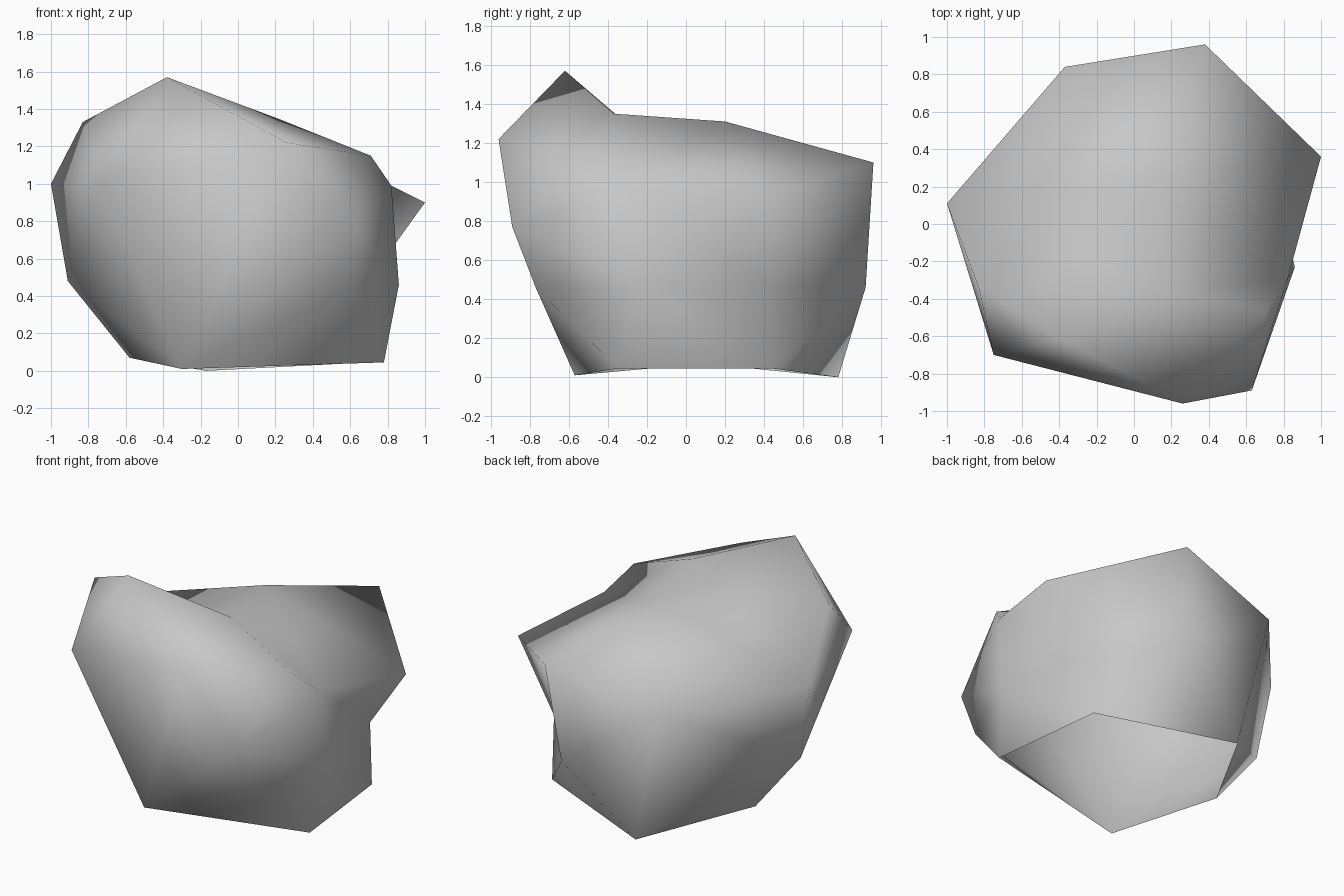
import bpy
import bmesh
from mathutils import Vector

cube = bpy.data.objects.get("Cube")
if cube:
    bpy.data.objects.remove(cube, do_unlink=True)

# Stone colour
stone = bpy.data.materials.new("grey_stone")
stone.use_nodes = True
grey = (0.57, 0.57, 0.57, 1.0)
stone.diffuse_color = grey
shader = stone.node_tree.nodes["Principled BSDF"]
shader.inputs["Base Color"].default_value = grey
shader.inputs["Roughness"].default_value = 0.9

# Corners of the boulder, ring by ring
crown = {"peak": (-.38, -.62, 1.57), "right_brow": (-.83, -.34, 1.33),
         "saddle": (.21, -.37, 1.35), "left_brow": (.71, -.46, 1.15),
         "back_crown": (.06, .2, 1.31), "front_brow": (.26, -.96, 1.22)}
shoulder = {"right_front": (-.75, -.7, 1), "right_back": (-1, .11, 1),
            "back_right": (-.37, .84, .92), "back_left": (.38, .96, 1.1),
            "left_spur": (1, .36, .9), "left_hollow": (.82, -.3, .99),
            "left_front": (.63, -.89, .77)}
waist = {"waist_front": (.62, -.77, .46), "waist_left": (.86, -.23, .46),
         "waist_hollow": (.69, .42, .47), "waist_back": (.285, .92, .46),
         "waist_right": (-.91, .08, .48)}
base = {"base_right": (-.58, .09, .07), "base_back": (-.17, .78, 0),
        "base_left": (.69, .44, .045), "base_front_left": (.78, -.35, .045),
        "base_front": (-.3, -.57, .01)}
corners = {**crown, **shoulder, **waist, **base}
centre = Vector((0, 0, .7))

# Skin the corners on a sphere
bm = bmesh.new()
verts = {name: bm.verts.new((Vector(p) - centre).normalized())
         for name, p in corners.items()}
bmesh.ops.convex_hull(bm, input=list(bm.verts))


def crease(first, second):
    """Turn the edge lying between two facing corners so it joins them."""
    wanted = {verts[first], verts[second]}
    for edge in bm.edges:
        around = {v for f in edge.link_faces for v in f.verts}
        if around - set(edge.verts) == wanted:
            bmesh.utils.edge_rotate(edge, True)
            return


# Valley behind the peak, and the hollow in the left side
for pair in (("right_brow", "saddle"), ("right_back", "saddle"),
             ("left_hollow", "back_crown"), ("left_hollow", "saddle"),
             ("left_hollow", "back_crown"), ("left_hollow", "waist_hollow")):
    crease(*pair)

# Move each corner to its real place
for name, point in corners.items():
    verts[name].co = point
bmesh.ops.recalc_face_normals(bm, faces=list(bm.faces))

# The shell is open underneath and smooth all over
rim = {verts[name] for name in base}
underside = [f for f in bm.faces if set(f.verts) <= rim]
bmesh.ops.delete(bm, geom=underside, context="FACES")
for face in bm.faces:
    face.smooth = True

mesh = bpy.data.meshes.new("boulder")
bm.to_mesh(mesh)
bm.free()
mesh.materials.append(stone)
boulder = bpy.data.objects.new("boulder", mesh)
bpy.context.collection.objects.link(boulder)
